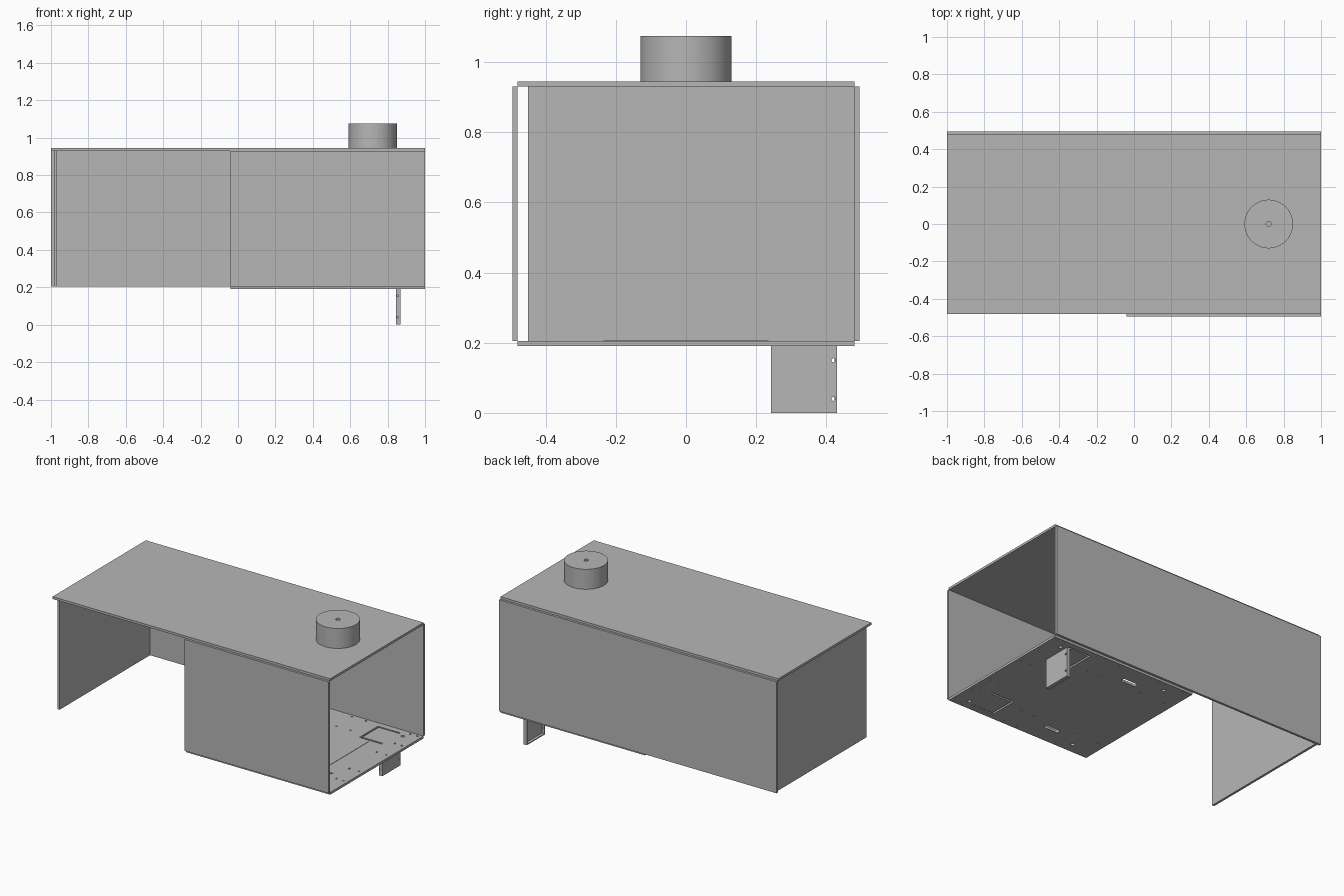
import bpy, bmesh, math
from mathutils import Matrix

cube = bpy.data.objects.get("Cube")
if cube:
    bpy.data.objects.remove(cube, do_unlink=True)

grey = bpy.data.materials.new("sheet_metal_grey")
grey.use_nodes = True
grey.diffuse_color = (0.47, 0.47, 0.47, 1)
grey.node_tree.nodes["Principled BSDF"].inputs["Base Color"].default_value = grey.diffuse_color


def prism(bm, points, low, high, matrix=Matrix()):
    """Extrude a flat outline upward between two heights."""
    start = [bm.verts.new(matrix @ Matrix.Translation((x, y, low)).translation) for x, y in points]
    end = [bm.verts.new(matrix @ Matrix.Translation((x, y, high)).translation) for x, y in points]
    bm.faces.new(start[::-1])
    bm.faces.new(end)
    for i in range(len(points)):
        j = (i + 1) % len(points)
        bm.faces.new((start[i], start[j], end[j], end[i]))


def rect(x0, x1, y0, y1):
    return [(x0, y0), (x1, y0), (x1, y1), (x0, y1)]


def pill(x, y, radius, stretch=0, steps=16):
    """Circle, or a rounded slot when stretched along x."""
    points = []
    for i in range(steps):
        a = 2 * math.pi * (i + 0.5) / steps
        shift = math.copysign(stretch, math.cos(a))
        points.append((x + shift + radius * math.cos(a), y + radius * math.sin(a)))
    return points


def make(name, bm):
    bmesh.ops.recalc_face_normals(bm, faces=bm.faces)
    mesh = bpy.data.meshes.new(name)
    bm.to_mesh(mesh)
    bm.free()
    mesh.materials.append(grey)
    obj = bpy.data.objects.new(name, mesh)
    bpy.context.collection.objects.link(obj)
    return obj


def box(name, x, y, z):
    bm = bmesh.new()
    prism(bm, rect(*x, *y), *z)
    return make(name, bm)


def cut(obj, bm):
    """Subtract the shapes and discard the cutter."""
    cutter = make("cutter", bm)
    cutter.hide_render = True
    mod = obj.modifiers.new("cut", "BOOLEAN")
    mod.operation = "DIFFERENCE"
    mod.solver = "EXACT"
    mod.object = cutter
    bpy.context.view_layer.objects.active = obj
    bpy.ops.object.modifier_apply(modifier=mod.name)
    bpy.data.objects.remove(cutter, do_unlink=True)


# Housing panels, open at the left end and below the right half
WALL = (0.205, 0.93)
box("top_panel", (-1, 1), (-0.48, 0.48), (0.93, 0.945))
box("back_panel", (-1, 1), (0.48, 0.495), WALL)
box("front_panel", (-0.04, 1), (-0.495, -0.48), WALL)
box("right_end_panel", (-0.985, -0.97), (-0.45, 0.48), WALL)

# Perforated floor plate
floor = box("floor_plate", (-0.04, 1), (-0.48, 0.48), (0.19, 0.205))
bm = bmesh.new()
holes = []
for s in (-1, 1):
    # Rounded slots and fixing holes
    holes.append(pill(0.33, s * 0.35, 0.015, 0.04))
    holes += [pill(x, s * 0.41, 0.012) for x in (0.9, 0.12)]
    holes += [pill(x, s * y, 0.006, steps=10)
              for x in (0.97, 0.92, 0.6, 0.5, 0.2, 0.02) for y in (0.3, 0.46)]
    holes += [pill(x, s * 0.14, 0.006, steps=10) for x in (0.97, 0.9)]
    # Slit around three sides of a bend-down flap
    holes.append([(x, s * y) for x, y in (
        (0.86, 0.25), (0.70, 0.25), (0.70, 0.44), (0.86, 0.44),
        (0.86, 0.43), (0.712, 0.43), (0.712, 0.262), (0.86, 0.262))])
for outline in holes:
    prism(bm, outline, 0.15, 0.25)
cut(floor, bm)
box("floor_cover", (-0.02, 0.78), (-0.235, 0.235), (0.205, 0.207))

# Hanging bracket: a shallow tray opening toward the right
bracket = box("bracket_plate", (0.863, 0.87), (0.242, 0.43), (0, 0.19))
bm = bmesh.new()
side = Matrix.Rotation(math.pi / 2, 4, "Y")
for z in (0.04, 0.15):
    prism(bm, pill(-z, 0.421, 0.006), 0.84, 0.9, side)
cut(bracket, bm)
flange = box("bracket_front_flange", (0.845, 0.863), (0.242, 0.248), (0, 0.19))
bm = bmesh.new()
turn = Matrix.Rotation(math.pi / 2, 4, "X")
for z in (0.04, 0.155):
    prism(bm, pill(0.854, z, 0.005), -0.26, -0.23, turn)
cut(flange, bm)
box("bracket_back_flange", (0.845, 0.863), (0.424, 0.43), (0, 0.19))
box("bracket_bottom_flange", (0.845, 0.863), (0.248, 0.424), (0, 0.006))

# Round flue collar with a small centre hole
bm = bmesh.new()
prism(bm, pill(0.72, 0, 0.13, steps=64), 0.945, 1.075)
collar = make("flue_collar", bm)
bm = bmesh.new()
prism(bm, pill(0.72, 0, 0.014), 1.0, 1.1)
cut(collar, bm)
bpy.ops.object.select_all(action="DESELECT")
collar.select_set(True)
bpy.context.view_layer.objects.active = collar
bpy.ops.object.shade_smooth_by_angle(angle=math.radians(30))
